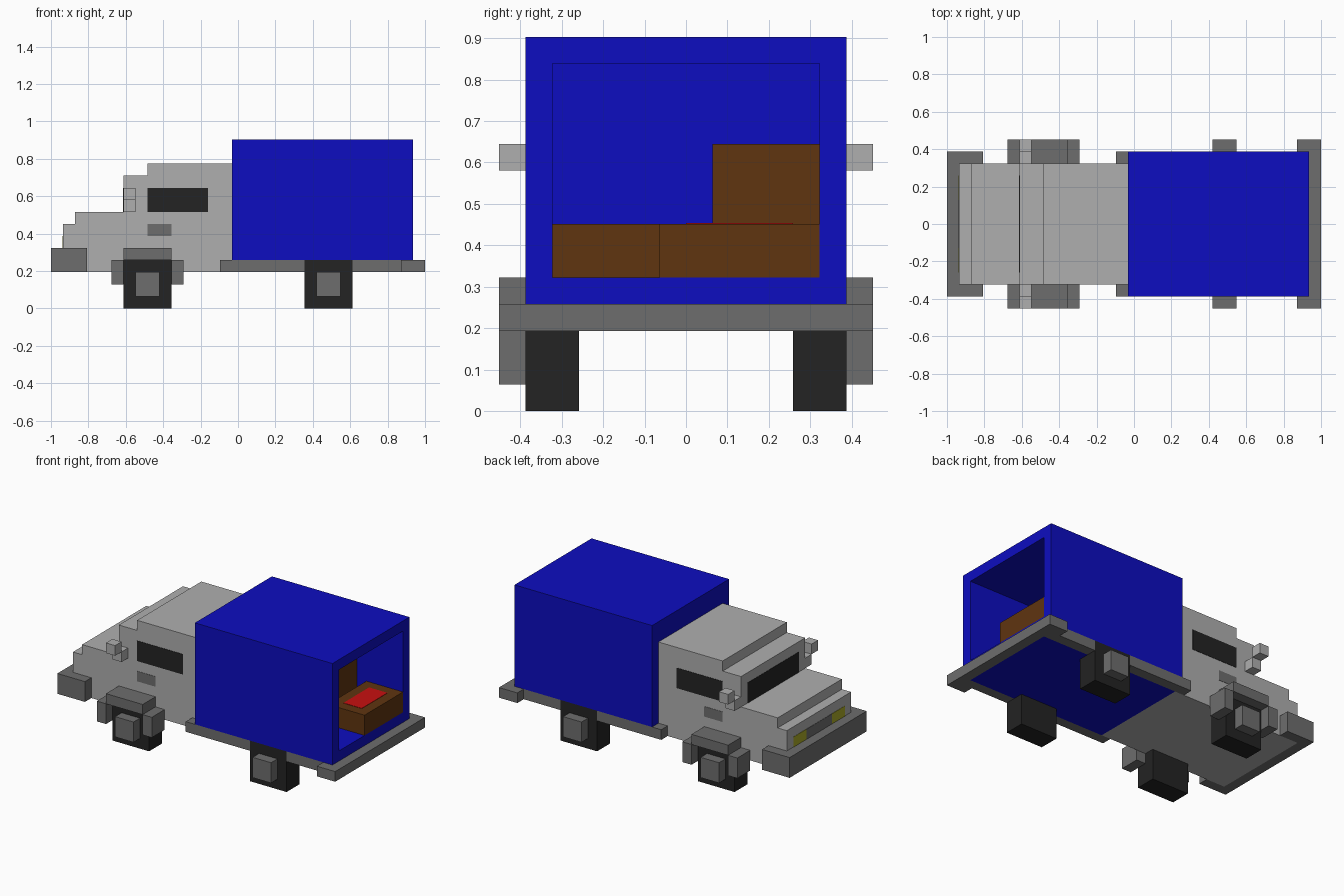
import bpy, bmesh
from mathutils import Vector

if "Cube" in bpy.data.objects:
    bpy.data.objects.remove(bpy.data.objects["Cube"])

U = 2 / 31  # one grid block; x counts from the nose, y from the centre, z from the ground


def paint(name, r, g, b):
    m = bpy.data.materials.new(name)
    m.diffuse_color = (r, g, b, 1)
    m.use_nodes = True
    m.node_tree.nodes["Principled BSDF"].inputs["Base Color"].default_value = m.diffuse_color
    return m


LIGHT = paint("light_grey", 0.43, 0.43, 0.43)
DARK = paint("dark_grey", 0.155, 0.155, 0.155)
BLACK = paint("black", 0.017, 0.017, 0.017)
BLUE = paint("blue", 0.004, 0.004, 0.53)
BROWN = paint("brown", 0.115, 0.035, 0.005)
RED = paint("red", 0.58, 0.005, 0.005)
YELLOW = paint("yellow", 0.4, 0.4, 0.02)


def finish(name, bm, mat, mirror=False):
    for v in bm.verts:
        v.co = Vector((v.co.x * U - 1, v.co.y * U, v.co.z * U))
    bmesh.ops.recalc_face_normals(bm, faces=bm.faces)
    me = bpy.data.meshes.new(name)
    bm.to_mesh(me)
    bm.free()
    me.materials.append(mat)
    ob = bpy.data.objects.new(name, me)
    bpy.context.collection.objects.link(ob)
    if mirror:
        mod = ob.modifiers.new("mirror_sides", 'MIRROR')
        mod.use_axis = (False, True, False)
        mod.use_mirror_merge = False
    return ob


def block(x, y, z):
    bm = bmesh.new()
    bmesh.ops.create_cube(bm, size=1)
    for v in bm.verts:
        v.co = Vector([(a + b) / 2 + c * (b - a) for (a, b), c in zip((x, y, z), v.co)])
    return bm


def box(name, x, y, z, mat, mirror=False):
    return finish(name, block(x, y, z), mat, mirror)


# cab: stepped side profile pulled across the width
profile = [(1, 3), (1, 7), (2, 7), (2, 8), (6, 8), (6, 11), (8, 11), (8, 12), (15, 12), (15, 3)]
bm = bmesh.new()
side = bm.faces.new([bm.verts.new((x, -5, z)) for x, z in profile])
ext = bmesh.ops.extrude_face_region(bm, geom=[side])
bmesh.ops.translate(bm, vec=(0, 10, 0), verts=[g for g in ext["geom"] if isinstance(g, bmesh.types.BMVert)])
finish("cab", bm, LIGHT)

# cab underside, shown in the darker grey of the chassis
T = 0.03  # thin panels lie just proud of the cab
box("windshield", (6 - T, 6.2), (-4, 4), (8, 10), BLACK)
box("side_window", (8, 13), (4.8, 5 + T), (8, 10), BLACK, True)
box("door_handle", (8, 10), (4.8, 5 + T), (6, 7), DARK, True)
box("grille", (1 - T, 1.2), (-2, 2), (5, 6), DARK)
box("headlight", (1 - T, 1.2), (2, 4), (5, 6), YELLOW, True)

# mirrors on stepped arms
box("mirror_arm", (6, 7), (5, 6), (8, 9), LIGHT, True)
box("mirror", (6, 7), (6, 7), (9, 10), LIGHT, True)

# bumpers wrapping round the corners
box("front_bumper", (0, 1), (-6, 6), (3, 5), DARK)
box("front_bumper_end", (1, 3), (5, 6), (3, 5), DARK, True)
box("rear_bumper", (30, 31), (-7, 7), (3, 4), DARK)
box("rear_bumper_end", (29, 30), (6, 7), (3, 4), DARK, True)

# chassis rails, interrupted by the rear wheels
box("front_rail", (14, 21), (5, 6), (3, 4), DARK, True)
box("rear_rail", (25, 30), (5, 6), (3, 4), DARK, True)

# wheels and hubs
for label, x in (("front", 6), ("rear", 21)):
    box(label + "_wheel", (x, x + 4), (4, 6), (0, 4), BLACK, True)
    box(label + "_hub", (x + 1, x + 3), (6, 7), (1, 3), DARK, True)

# front fenders
box("fender_top", (6, 10), (5, 7), (4, 5), DARK, True)
for label, x in (("front", 5), ("back", 10)):
    box("fender_" + label, (x, x + 1), (5, 7), (2, 4), DARK, True)

# cargo box, hollowed from its rear face
bm = block((15, 30), (-6, 6), (4, 14))
rear = max(bm.faces, key=lambda f: f.calc_center_median().x)
bm.normal_update()
bmesh.ops.inset_individual(bm, faces=[rear], thickness=1, use_even_offset=True)
inner = bmesh.ops.extrude_discrete_faces(bm, faces=[rear])["faces"][0]
bmesh.ops.translate(bm, vec=(-14, 0, 0), verts=inner.verts)
finish("cargo_box", bm, BLUE)
box("cargo_floor", (15, 30), (-5, 5), (3, 4), BLUE)

# crates in the cargo box
box("rear_crate", (26, 30), (-1, 5), (5, 7), BROWN)
box("rear_crate_lid", (27, 29), (0, 4), (6.8, 7 + T), RED)
box("tall_crate", (21, 25), (1, 5), (5, 10), BROWN)
box("low_crate", (22, 26), (-5, -1), (5, 7), BROWN)
